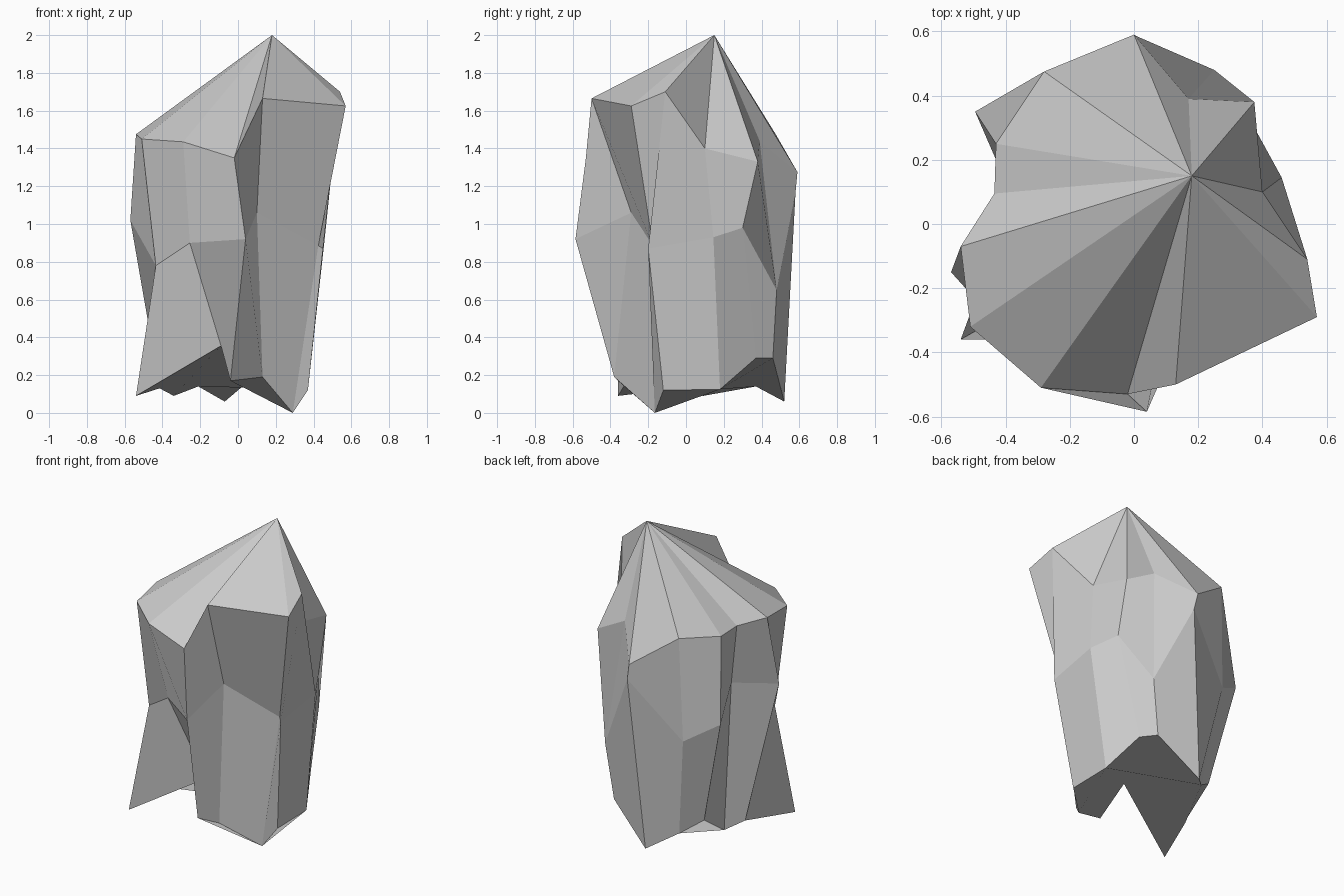
import bpy, bmesh

# Three irregular cross-section rings of the crystal, starting at the front and going left
shoulder = [(.13, -.50, 1.665), (-.02, -.53, 1.35), (-.29, -.51, 1.435), (-.51, -.32, 1.45),
            (-.54, -.07, 1.475), (-.435, .095, 1.455), (-.43, .25, 1.445), (-.28, .475, 1.475),
            (0, .59, 1.275), (.17, .39, 1.44), (.375, .38, 1.33), (.40, .10, 1.40),
            (.54, -.11, 1.70), (.57, -.29, 1.625)]
waist = [(.10, -.29, 1.06), (.04, -.585, .92), (-.255, -.36, .90), (-.435, -.30, .78),
         (-.57, -.15, 1.02), (-.367, .055, 1.05), (-.495, .35, .92), (-.30, .46, .80),
         (.02, .58, 1.17), (.25, .48, .65), (.375, .30, .98), (.46, .145, .93),
         (.45, -.20, .87), (.425, -.175, .885)]
foot = [(.13, -.38, .19), (-.04, -.36, .17), (-.09, -.20, .355), (-.54, -.36, .09),
        (-.415, -.02, .13), (-.34, .09, .09), (-.335, .29, .23), (-.21, .37, .14),
        (-.07, .52, .06), (.20, .46, .29), (.27, .37, .29), (.37, .18, .125),
        (.37, -.12, .12), (.29, -.165, 0)]

bm = bmesh.new()
top, mid, base = [[bm.verts.new(p) for p in ring] for ring in (shoulder, waist, foot)]
apex = bm.verts.new((.18, .15, 2))
n = len(top)

for i in range(n):
    j = (i + 1) % n
    # Pointed cap
    bm.faces.new((apex, top[i], top[j]))
    # Upper facets, creased from the waist up to the next shoulder corner
    bm.faces.new((mid[i], mid[j], top[j], top[i]))
    # Lower facets, creased the other way
    bm.faces.new((mid[i], base[i], base[j], mid[j]))

# Underside
bm.faces.new(base)

bmesh.ops.recalc_face_normals(bm, faces=bm.faces)
mesh = bpy.data.meshes.new("crystal_rock")
bm.to_mesh(mesh)
bm.free()
bpy.context.collection.objects.link(bpy.data.objects.new("crystal_rock", mesh))
